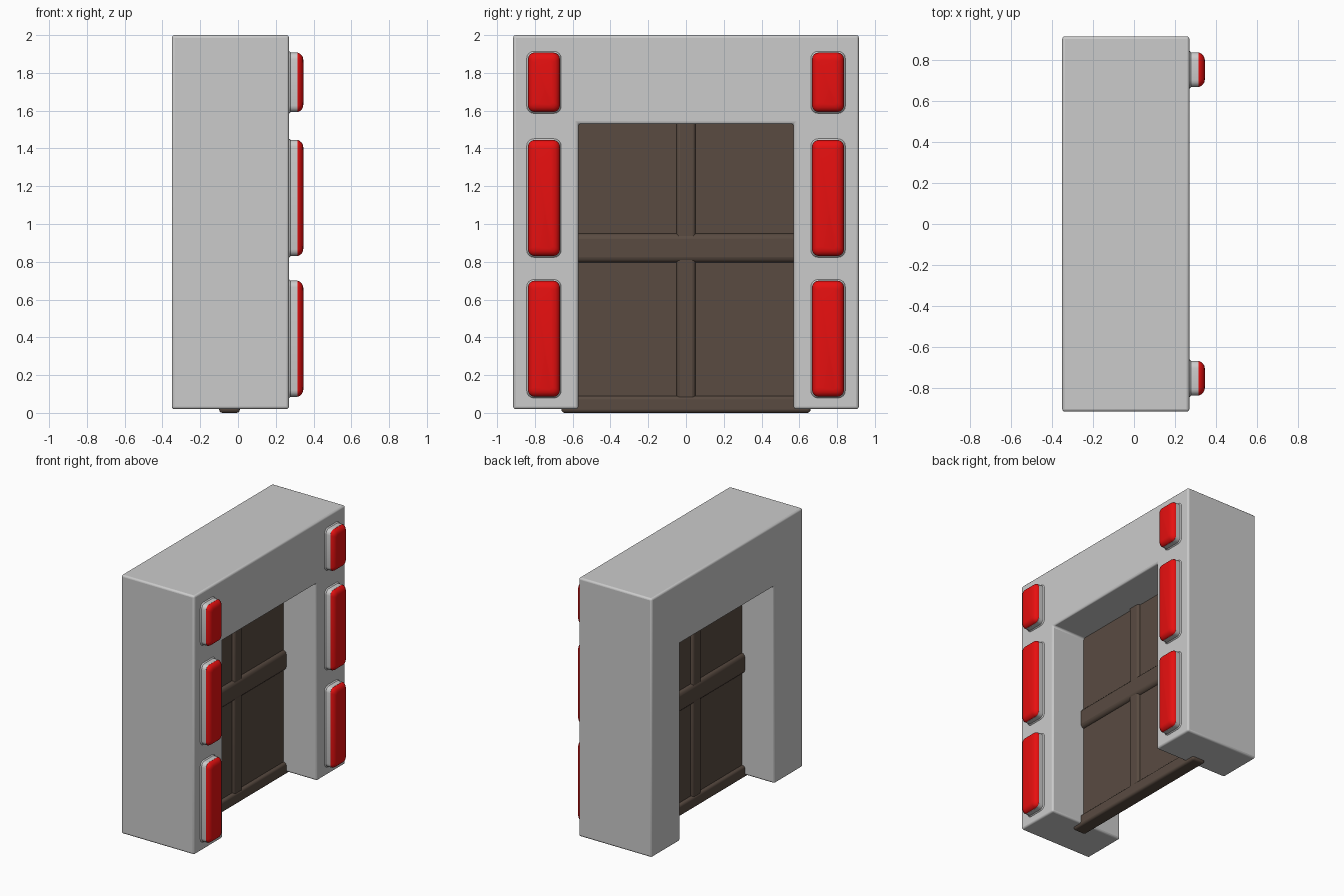
import bpy, bmesh, math
from mathutils import Vector

if "Cube" in bpy.data.objects:
    bpy.data.objects.remove(bpy.data.objects["Cube"])


def material(name, color):
    m = bpy.data.materials.new(name)
    m.diffuse_color = color
    m.use_nodes = True
    m.node_tree.nodes["Principled BSDF"].inputs["Base Color"].default_value = m.diffuse_color
    return m


RED = material("red", (0.8, 0.005, 0.005, 1))
BROWN = material("brown", (0.1, 0.07, 0.053, 1))


def finish(name, bm, mat=None, bevel=0, segments=3):
    bmesh.ops.recalc_face_normals(bm, faces=bm.faces)
    me = bpy.data.meshes.new(name)
    bm.to_mesh(me)
    bm.free()
    ob = bpy.data.objects.new(name, me)
    bpy.context.collection.objects.link(ob)
    if mat:
        me.materials.append(mat)
    if bevel:
        mod = ob.modifiers.new("Bevel", 'BEVEL')
        mod.width, mod.segments = bevel, segments
    bpy.ops.object.select_all(action='DESELECT')
    ob.select_set(True)
    bpy.context.view_layer.objects.active = ob
    bpy.ops.object.shade_smooth_by_angle(angle=math.radians(40))
    return ob


def box(name, lo, hi, mat=None, bevel=0):
    bm = bmesh.new()
    bmesh.ops.create_cube(bm, size=1)
    lo, hi = Vector(lo), Vector(hi)
    for v in bm.verts:
        v.co = (lo + hi) / 2 + v.co * (hi - lo)
    return finish(name, bm, mat, bevel)


def rounded_ring(x, y0, y1, z0, z1, inset, radius=0.035, steps=4):
    r = max(radius - inset * 0.5, 0.012)
    pts = []
    corners = [(y1, z1, -1, -1), (y0, z1, 1, -1), (y0, z0, 1, 1), (y1, z0, -1, 1)]
    for i, (y, z, sy, sz) in enumerate(corners):
        cy, cz = y + sy * (inset + r), z + sz * (inset + r)
        for k in range(steps + 1):
            a = math.pi / 2 * (i + k / steps)
            pts.append((x, cy + r * math.cos(a), cz + r * math.sin(a)))
    return pts


def loft(name, rings, mat=None):
    bm = bmesh.new()
    loops = [[bm.verts.new(p) for p in ring] for ring in rings]
    for a, b in zip(loops, loops[1:]):
        for i in range(len(a)):
            j = (i + 1) % len(a)
            bm.faces.new((a[i], a[j], b[j], b[i]))
    bm.faces.new(loops[0])
    bm.faces.new(loops[-1])
    return finish(name, bm, mat)


# Portal frame: arch-shaped profile extruded through the depth
profile = [(-0.915, 0.02), (-0.57, 0.02), (-0.57, 1.53), (0.57, 1.53),
           (0.57, 0.02), (0.915, 0.02), (0.915, 2.0), (-0.915, 2.0)]
bm = bmesh.new()
face = bm.faces.new([bm.verts.new((-0.35, y, z)) for y, z in profile])
ext = bmesh.ops.extrude_face_region(bm, geom=[face])
bmesh.ops.translate(bm, vec=(0.62, 0, 0),
                    verts=[v for v in ext["geom"] if isinstance(v, bmesh.types.BMVert)])
finish("door_frame", bm, bevel=0.014)

# Door: thin panel with bulging rails and a central stile
box("door_panel", (-0.075, -0.64, 0.02), (-0.015, 0.64, 1.6), BROWN)
box("bottom_rail", (-0.1, -0.66, 0.0), (0.01, 0.66, 0.09), BROWN, 0.018)
box("middle_rail", (-0.1, -0.64, 0.795), (0.01, 0.64, 0.95), BROWN, 0.03)
box("centre_stile", (-0.095, -0.05, 0.03), (0.005, 0.05, 1.6), BROWN, 0.018)

# Lamps: grey housing with a domed red lens, three on each leg
HOUSING = [(0.262, -0.008), (0.272, -0.006), (0.278, 0.0), (0.315, 0.0)]
LENS = [(0.312, 0.001), (0.318, 0.001), (0.328, 0.006), (0.337, 0.014),
        (0.343, 0.025), (0.346, 0.04)]
for side, (y0, y1) in (("left", (-0.837, -0.667)), ("right", (0.667, 0.837))):
    for level, (z0, z1) in (("lower", (0.085, 0.70)), ("middle", (0.83, 1.445)),
                            ("upper", (1.592, 1.908))):
        for part, section, mat in (("lamp_housing", HOUSING, None), ("lamp_lens", LENS, RED)):
            rings = [rounded_ring(x, y0, y1, z0, z1, inset) for x, inset in section]
            loft(f"{side}_{level}_{part}", rings, mat)
